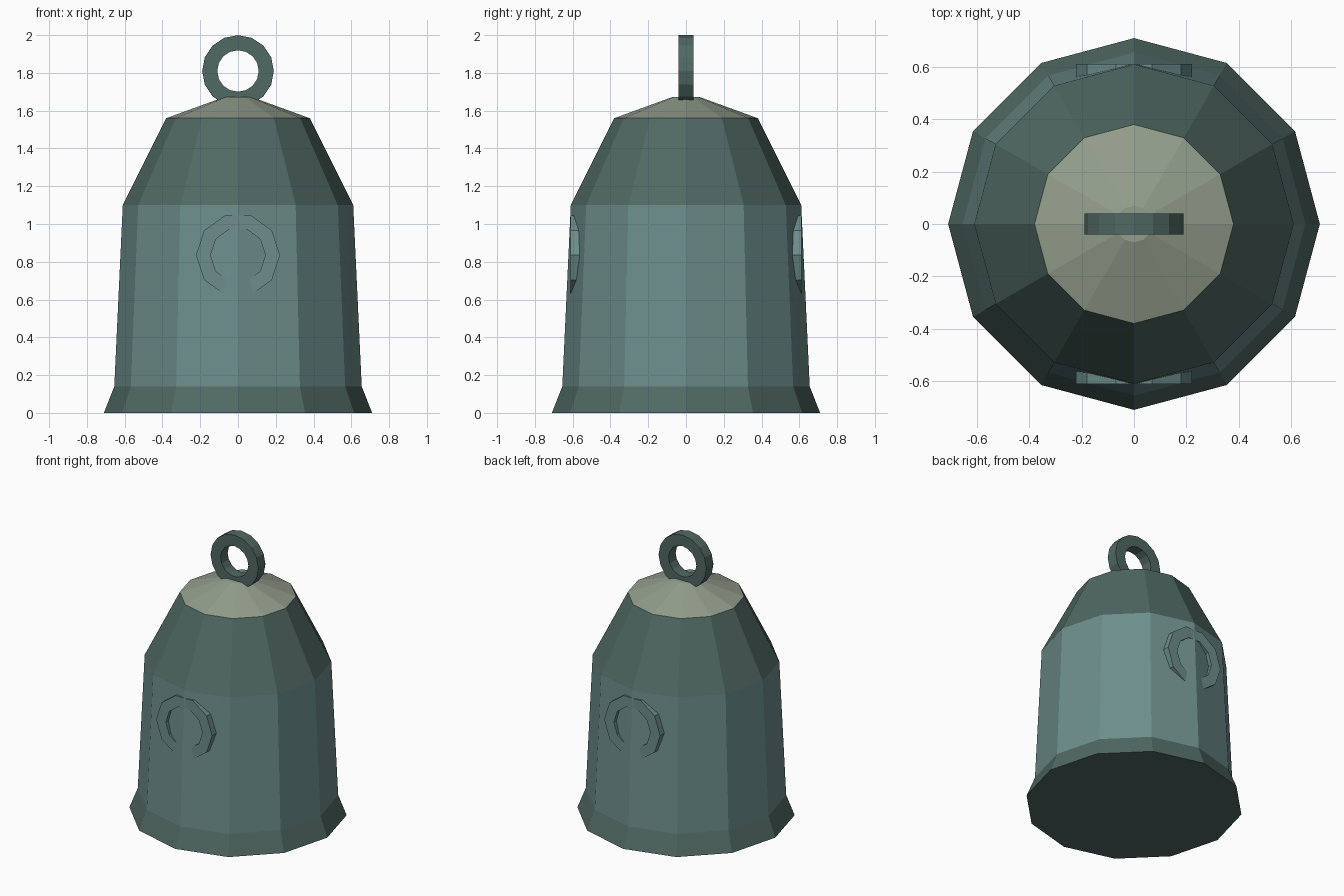
import bpy, bmesh
from math import sin, cos, tau

if "Cube" in bpy.data.objects:
    bpy.data.objects.remove(bpy.data.objects["Cube"])


def material(name, rgb):
    m = bpy.data.materials.new(name)
    m.diffuse_color = (*rgb, 1)
    m.use_nodes = True
    m.node_tree.nodes["Principled BSDF"].inputs["Base Color"].default_value = m.diffuse_color
    return m


teal = material("light_teal", (0.15, 0.27, 0.26))
dark = material("dark_green", (0.08, 0.14, 0.125))
pale = material("pale_lid", (0.29, 0.34, 0.26))


def finish(name, bm, mat):
    mesh = bpy.data.meshes.new(name)
    bm.to_mesh(mesh)
    bm.free()
    mesh.materials.append(mat)
    ob = bpy.data.objects.new(name, mesh)
    bpy.context.collection.objects.link(ob)
    return ob


def band(name, lower, upper, mat, cap_bottom=False, cap_top=False, n=12):
    """Tapered n-sided wall between two (radius, z) levels."""
    bm = bmesh.new()
    rings = [[bm.verts.new((r * cos(tau * i / n), r * sin(tau * i / n), z))
              for i in range(n)] for r, z in (lower, upper)]
    a, b = rings
    for i in range(n):
        j = (i + 1) % n
        bm.faces.new((a[i], a[j], b[j], b[i]))
    if cap_bottom:
        bm.faces.new(a[::-1])
    if cap_top:
        bm.faces.new(b)
    return finish(name, bm, mat)


def upright_ring(name, r_out, r_in, y0, y1, z, n, mat):
    """Square-section ring standing in the xz plane."""
    bm = bmesh.new()
    section = [(r_out, y0), (r_out, y1), (r_in, y1), (r_in, y0)]
    loops = [[bm.verts.new((r * cos(tau * i / n), y, z + r * sin(tau * i / n)))
              for r, y in section] for i in range(n)]
    for i in range(n):
        p, q = loops[i], loops[(i + 1) % n]
        for k in range(4):
            m = (k + 1) % 4
            bm.faces.new((p[k], p[m], q[m], q[k]))
    bmesh.ops.recalc_face_normals(bm, faces=bm.faces)
    return finish(name, bm, mat)


# Bell-shaped container, bottom to top
band("base_flare", (0.71, 0), (0.655, 0.14), dark, cap_bottom=True)
band("body", (0.655, 0.14), (0.61, 1.10), teal)
band("shoulder", (0.61, 1.10), (0.38, 1.56), dark)
band("lid", (0.38, 1.56), (0.07, 1.673), pale, cap_top=True)

# Lifting eye
upright_ring("lifting_ring", 0.19, 0.11, -0.04, 0.04, 1.81, 16, dark)

# Rims of the front and back openings
for label, s in (("front", -1), ("back", 1)):
    upright_ring(label + "_opening_rim", 0.222, 0.145,
                 s * 0.555, s * 0.612, 0.835, 10, teal)
